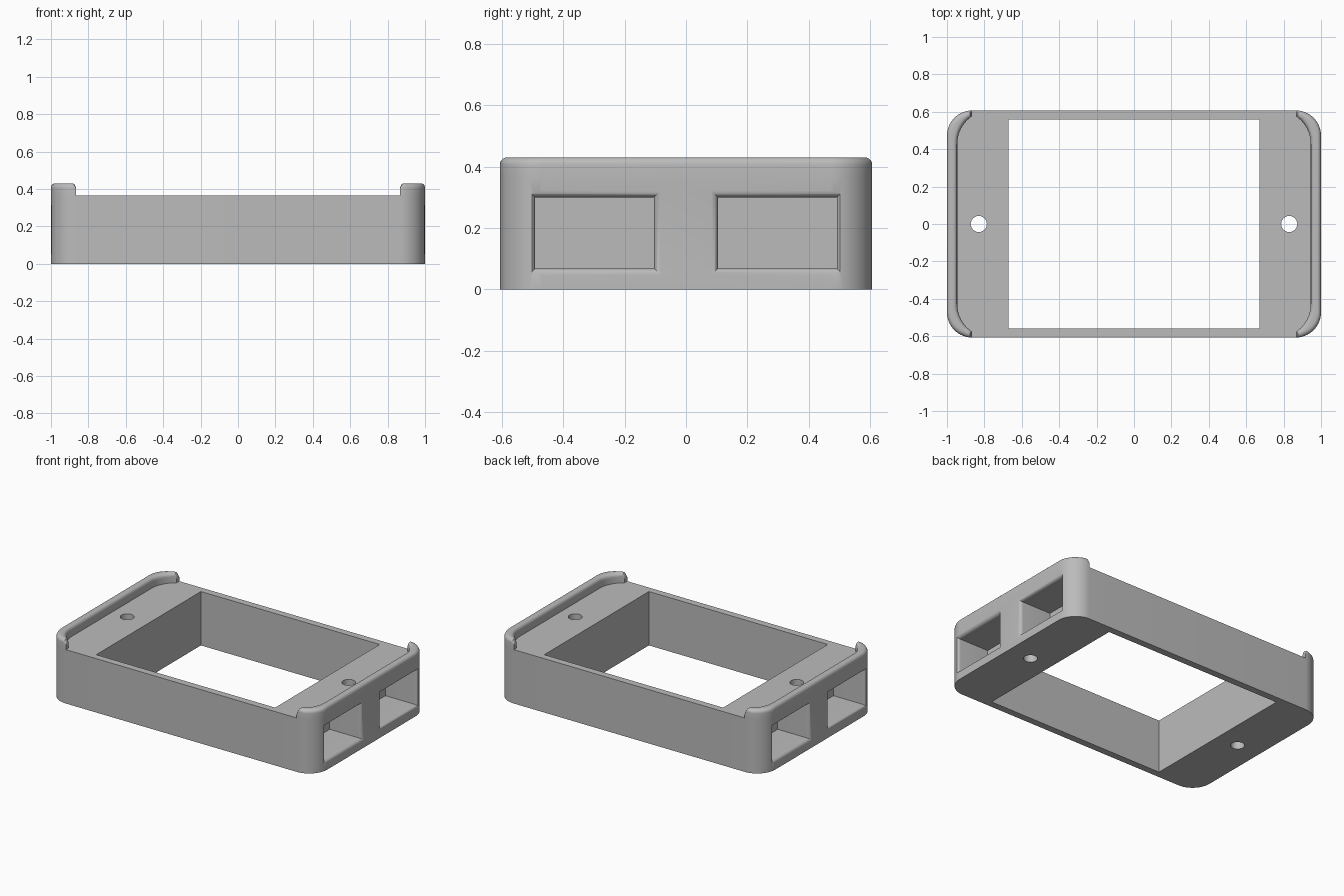
import bpy, bmesh
from math import sin, cos, asin, pi, sqrt, radians

cube = bpy.data.objects.get("Cube")
if cube:
    bpy.data.objects.remove(cube, do_unlink=True)

HX, HY, DECK, TOP = 1.0, 0.607, 0.365, 0.43
R = 0.135          # outer corner radius
LIP_R = 0.025      # rounding along the top of the lips
STEPS = 16

grey = bpy.data.materials.new("plain grey")
grey.use_nodes = True
grey.diffuse_color = (0.5, 0.5, 0.5, 1)
grey.node_tree.nodes["Principled BSDF"].inputs["Base Color"].default_value = (0.5, 0.5, 0.5, 1)


def loft(name, rings):
    """Closed solid through a list of equally long rings of points."""
    bm = bmesh.new()
    rows = [[bm.verts.new(p) for p in ring] for ring in rings]
    n = len(rows[0])
    for a, b in zip(rows, rows[1:]):
        for i in range(n):
            j = (i + 1) % n
            bm.faces.new((a[i], a[j], b[j], b[i]))
    bm.faces.new(rows[0][::-1])
    bm.faces.new(rows[-1])
    bmesh.ops.recalc_face_normals(bm, faces=bm.faces)
    mesh = bpy.data.meshes.new(name)
    bm.to_mesh(mesh)
    bm.free()
    mesh.materials.append(grey)
    obj = bpy.data.objects.new(name, mesh)
    bpy.context.collection.objects.link(obj)
    return obj


def activate(obj):
    bpy.ops.object.select_all(action="DESELECT")
    obj.select_set(True)
    bpy.context.view_layer.objects.active = obj


def cut(obj, cutter):
    cutter.hide_render = True
    mod = obj.modifiers.new("cut", "BOOLEAN")
    mod.operation, mod.solver, mod.object = "DIFFERENCE", "EXACT", cutter
    activate(obj)
    bpy.ops.object.modifier_apply(modifier=mod.name)
    bpy.data.objects.remove(cutter, do_unlink=True)


def smooth(obj):
    activate(obj)
    bpy.ops.object.shade_smooth_by_angle(angle=radians(35))


def prism(name, outline, z0, z1):
    return loft(name, [[(x, y, z) for x, y in outline] for z in (z0, z1)])


def rect(x0, x1, y0, y1):
    return [(x0, y0), (x1, y0), (x1, y1), (x0, y1)]


# Rounded frame body
outline = []
for k, (sx, sy) in enumerate([(1, 1), (-1, 1), (-1, -1), (1, -1)]):
    for i in range(STEPS + 1):
        a = (k + i / STEPS) * pi / 2
        outline.append((sx * (HX - R) + R * cos(a), sy * (HY - R) + R * sin(a)))
frame = prism("frame", outline, 0, DECK)

# Large central opening
cut(frame, prism("opening_cutter", rect(-0.67, 0.67, -0.56, 0.56), -0.1, 0.6))

# Screw holes and end pockets with rounded rims
rim = 0.024
rows = [(0.76, 0)]
for i in range(7):
    a = i / 6 * pi / 2
    rows.append((HX - rim + rim * sin(a) + 0.0004, rim * (1 - cos(a))))
rows.append((1.05, rim))
for side in (-1, 1):
    hole = [(side * 0.83 + 0.043 * cos(i * pi / 12), 0.043 * sin(i * pi / 12)) for i in range(24)]
    cut(frame, prism("hole_cutter", hole, -0.1, 0.6))
    for y0, y1 in ((-0.492, -0.104), (0.104, 0.492)):
        rings = [[(side * x, y, z) for y, z in rect(y0 - e, y1 + e, 0.068 - e, 0.3 + e)]
                 for x, e in rows]
        cut(frame, loft("pocket_cutter", rings))
smooth(frame)


# Raised end lips: paired outer and inner paths, thinning toward the tips
def lip_section(outer, inner, height):
    (ox, oy), (ix, iy) = outer, inner
    width = sqrt((ox - ix) ** 2 + (oy - iy) ** 2)
    r = min(LIP_R, width / 2.05)
    profile = [(0, DECK)]
    for i in range(7):
        a = i / 6 * pi / 2
        profile.append((r * (1 - cos(a)), height - r + r * sin(a)))
    for i in range(7):
        a = (1 - i / 6) * pi / 2
        profile.append((width - r * (1 - cos(a)), height - r + r * sin(a)))
    profile.append((width, DECK))
    return [(ox + (ix - ox) * d / width, oy + (iy - oy) * d / width, z) for d, z in profile]


inner_x, inner_r = 0.945, 0.18
start = asin((HX - R - inner_x + inner_r) / inner_r)
half = []
for i in range(STEPS + 1):
    a = i / STEPS * pi / 2
    b = start + (pi / 2 - start) * i / STEPS
    outer = (HX - R + R * sin(a), HY - R + R * cos(a))
    inner = (inner_x - inner_r + inner_r * sin(b), HY - inner_r + inner_r * cos(b))
    d = min(outer[0] - (HX - R), LIP_R)
    half.append((outer, inner, TOP - LIP_R + sqrt(LIP_R ** 2 - (LIP_R - d) ** 2)))
path = half + [((ox, -oy), (ix, -iy), h) for (ox, oy), (ix, iy), h in reversed(half)]

for name, side in (("left_lip", 1), ("right_lip", -1)):
    rings = [[(side * x, side * y, z) for x, y, z in lip_section(*row)] for row in path]
    smooth(loft(name, rings))
